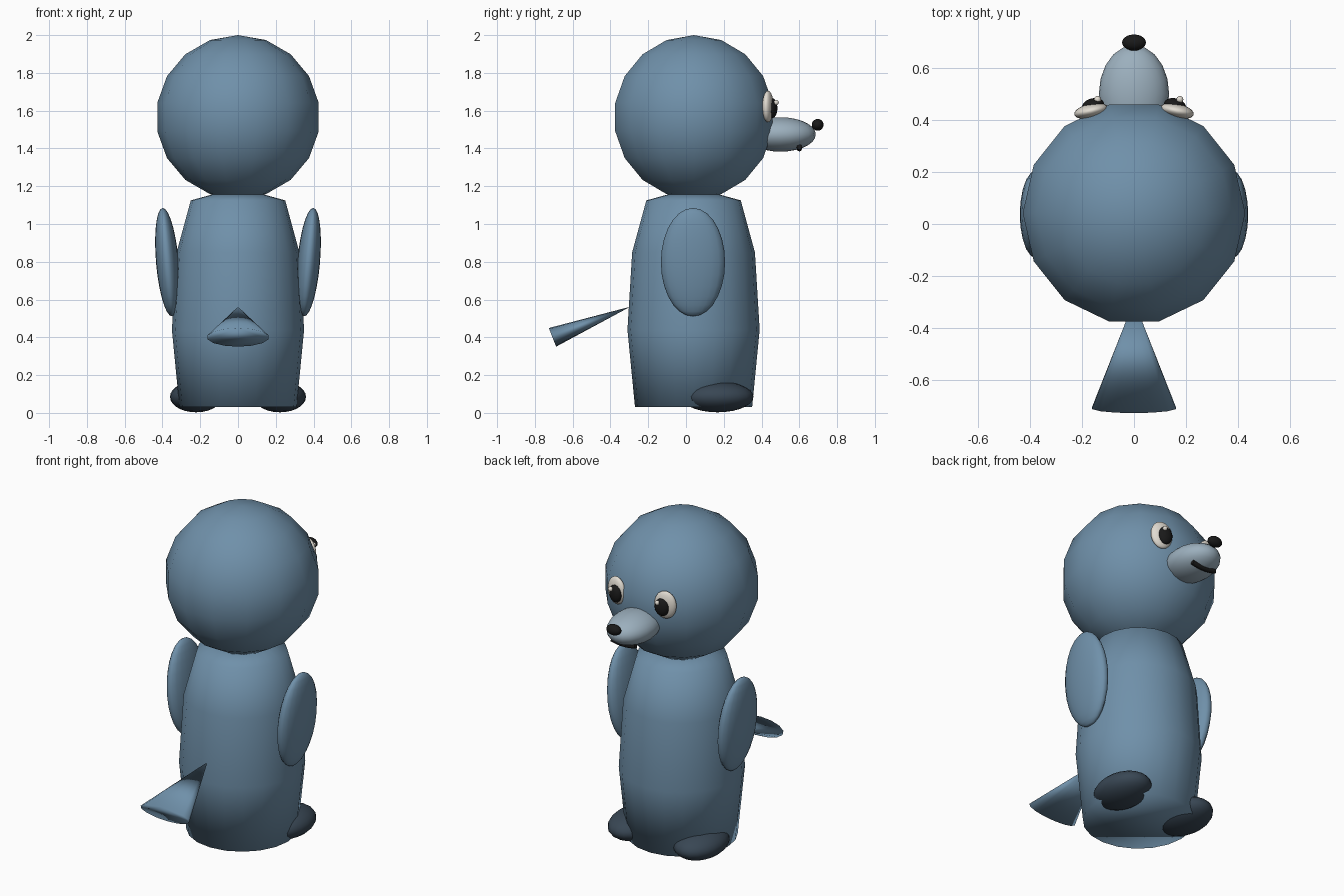
import bpy, bmesh, math
from mathutils import Matrix, Vector

cube = bpy.data.objects.get("Cube")
if cube:
    bpy.data.objects.remove(cube, do_unlink=True)


def material(name, rgb):
    m = bpy.data.materials.new(name)
    m.use_nodes = True
    m.diffuse_color = (*rgb, 1)
    bsdf = next(n for n in m.node_tree.nodes if n.type == "BSDF_PRINCIPLED")
    bsdf.inputs["Base Color"].default_value = (*rgb, 1)
    return m


BLUE = material("slate blue", (0.16, 0.28, 0.40))
PALE = material("pale blue", (0.33, 0.43, 0.51))
DARK = material("dark slate", (0.04, 0.062, 0.088))
WHITE = material("eye white", (0.75, 0.71, 0.64))
BLACK = material("black", (0.01, 0.01, 0.01))


def finish(name, bm, mat, matrix=None):
    if matrix:
        bm.transform(matrix)
    bmesh.ops.recalc_face_normals(bm, faces=bm.faces[:])
    for f in bm.faces:
        f.smooth = True
    me = bpy.data.meshes.new(name)
    bm.to_mesh(me)
    bm.free()
    me.materials.append(mat)
    ob = bpy.data.objects.new(name, me)
    bpy.context.collection.objects.link(ob)
    return ob


def ellipsoid(name, centre, size, mat, tilt=(0, "Y"), segs=20, rings=14):
    bm = bmesh.new()
    bmesh.ops.create_uvsphere(bm, u_segments=segs, v_segments=rings, radius=1)
    # a vertex column faces front and back
    bm.transform(Matrix.Rotation(math.pi / 2, 4, "Z"))
    place = (Matrix.Translation(centre)
             @ Matrix.Rotation(math.radians(tilt[0]), 4, tilt[1])
             @ Matrix.Diagonal((*size, 1)))
    return finish(name, bm, mat, place)


# Head
ellipsoid("head", (0, 0.042, 1.566), (0.434,) * 3, BLUE, segs=14, rings=9)

# Body: turned profile of (radius, height), closed at both ends
profile = [(0.31, 0.03), (0.35, 0.44), (0.325, 0.85), (0.25, 1.125), (0.13, 1.158)]
bm = bmesh.new()
SIDES = 20
loops = []
for r, z in profile:
    angles = [2 * math.pi * i / SIDES for i in range(SIDES)]
    loops.append([bm.verts.new((r * math.cos(a), 0.04 + r * math.sin(a), z)) for a in angles])
for low, high in zip(loops, loops[1:]):
    for i in range(SIDES):
        j = (i + 1) % SIDES
        bm.faces.new((low[i], low[j], high[j], high[i]))
bm.faces.new(loops[0])
bm.faces.new(loops[-1])
finish("body", bm, BLUE)

# Arms, feet and eyes on both sides
for side, s in (("left", 1), ("right", -1)):
    ellipsoid(side + "_arm", (s * 0.374, 0.037, 0.798), (0.06, 0.17, 0.288), BLUE, (s * 5, "Y"))
    ellipsoid(side + "_foot", (s * 0.222, 0.167, 0.085), (0.138, 0.19, 0.082), DARK)
    ellipsoid(side + "_eye", (s * 0.165, 0.434, 1.622), (0.066, 0.028, 0.083), WHITE, (s * -12, "Z"))
    ellipsoid(side + "_pupil", (s * 0.157, 0.456, 1.613), (0.043, 0.027, 0.053), BLACK, (s * -12, "Z"))
    # both glints sit toward the same side
    ellipsoid(side + "_eye_glint", (s * 0.158 + 0.018, 0.478, 1.643), (0.014,) * 3, WHITE, segs=10, rings=8)

# Snout and nose
ellipsoid("snout", (0, 0.5, 1.474), (0.135, 0.187, 0.091), PALE)
ellipsoid("nose", (0, 0.697, 1.525), (0.046, 0.031, 0.031), BLACK)

# Mouth: a thin curved tube under the snout
curve = bpy.data.curves.new("mouth", "CURVE")
curve.dimensions = "3D"
curve.bevel_depth = 0.014
curve.bevel_resolution = 2
curve.use_fill_caps = True
spline = curve.splines.new("POLY")
spline.points.add(8)
for i, p in enumerate(spline.points):
    t = i / 4 - 1
    p.co = (0.08 * t, 0.6, 1.398 + 0.01 * t * t, 1)
curve.materials.append(BLACK)
bpy.context.collection.objects.link(bpy.data.objects.new("mouth", curve))

# Tail: flattened cone with its tip at the back of the body
tip, base = Vector((0, -0.295, 0.562)), Vector((0, -0.707, 0.40))
axis = tip - base
bm = bmesh.new()
bmesh.ops.create_cone(bm, cap_ends=True, segments=14, radius1=1, radius2=0, depth=1)
pitch = -math.atan2(axis.y, axis.z)
finish("tail", bm, BLUE,
       Matrix.Translation((tip + base) / 2) @ Matrix.Rotation(pitch, 4, "X")
       @ Matrix.Diagonal((0.165, 0.053, axis.length, 1)))
